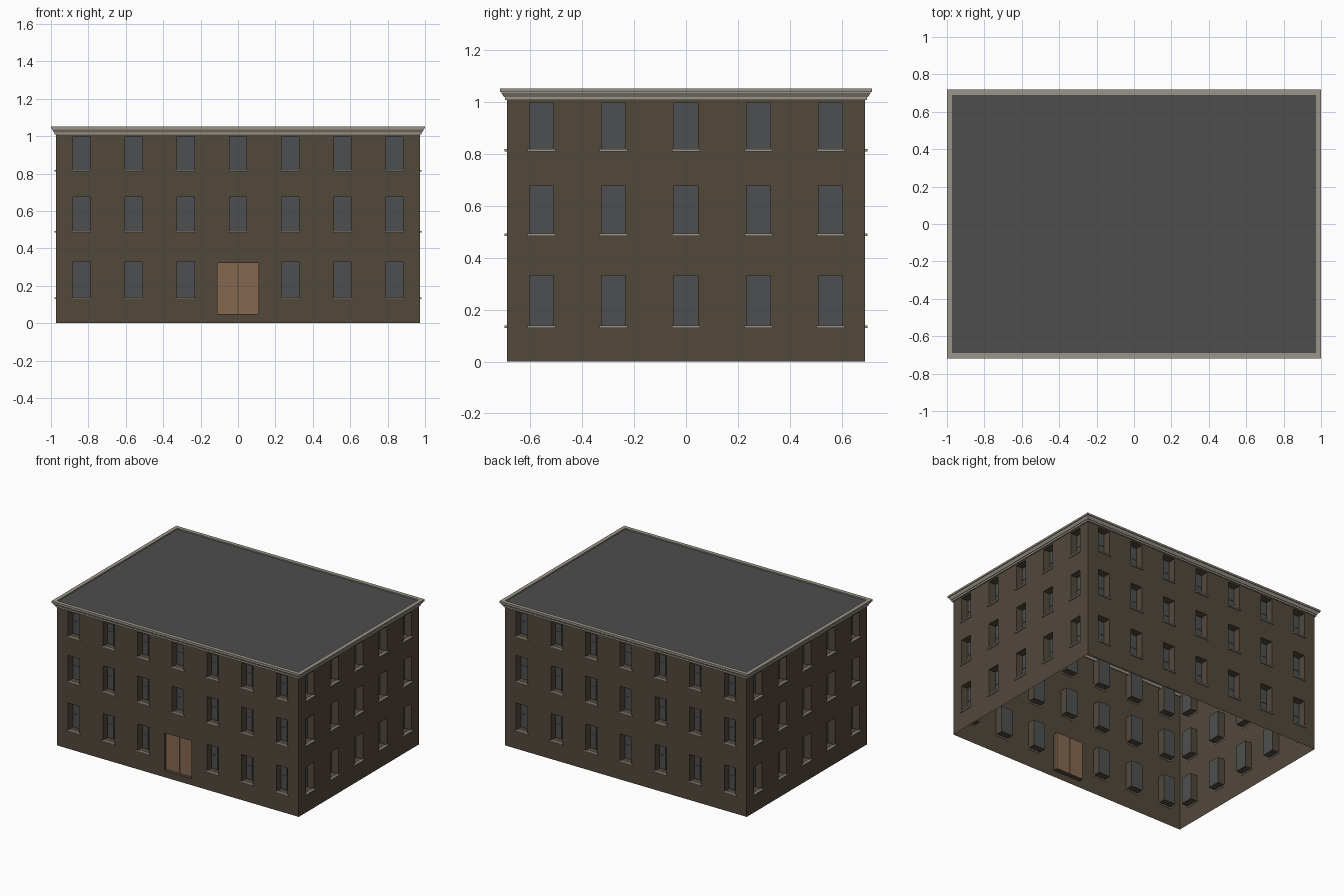
import bpy, bmesh, math
from mathutils import Matrix, Vector

cube = bpy.data.objects.get("Cube")
if cube:
    bpy.data.objects.remove(cube, do_unlink=True)


def material(name, r, g, b):
    m = bpy.data.materials.new(name)
    m.use_nodes = True
    m.diffuse_color = (r, g, b, 1)
    m.node_tree.nodes["Principled BSDF"].inputs["Base Color"].default_value = (r, g, b, 1)
    return m


WALL = material("brown wall", 0.084, 0.064, 0.044)
STONE = material("pale stone", 0.33, 0.30, 0.25)
GLASS = material("grey glass", 0.076, 0.078, 0.080)
ROOF = material("grey roofing", 0.075, 0.075, 0.075)
DOOR = material("tan wood", 0.235, 0.14, 0.078)

HX, HY, TOP = 0.972, 0.69, 1.01          # half sizes and height of the walls
ROWS = [(0.137, 0.331), (0.492, 0.678), (0.819, 0.997)]
STEP, HALF, RECESS = 0.279, 0.046, 0.055


def finish(bm, name, mat):
    mesh = bpy.data.meshes.new(name)
    bm.to_mesh(mesh)
    bm.free()
    mesh.materials.append(mat)
    ob = bpy.data.objects.new(name, mesh)
    bpy.context.collection.objects.link(ob)


def quad(bm, frame, *points):
    bm.faces.new([bm.verts.new(frame @ Vector(p)) for p in points])


def box(bm, frame, lo, hi):
    lo, hi = Vector(lo), Vector(hi)
    place = Matrix.Translation((lo + hi) / 2) @ Matrix.Diagonal((*(hi - lo), 1))
    bmesh.ops.create_cube(bm, size=1, matrix=frame @ place)


def pane(bm, frame, u0, u1, z0, z1, y):
    quad(bm, frame, (u0, y, z0), (u1, y, z0), (u1, y, z1), (u0, y, z1))


def reveal(bm, frame, u0, u1, z0, z1, depth):
    """Four faces lining an opening, from the wall face inwards."""
    ring = [(u0, z0), (u0, z1), (u1, z1), (u1, z0)]
    for (a, c), (b, d) in zip(ring, ring[1:] + ring[:1]):
        quad(bm, frame, (a, 0, c), (b, 0, d), (b, depth, d), (a, depth, c))


def side(name, angle, half_width, offset, columns, has_door=False):
    """One wall with its openings; local x runs along it, local -y is outwards."""
    frame = Matrix.Rotation(math.radians(angle), 4, "Z") @ Matrix.Translation((0, -offset, 0))
    wall, glass, bars, sills = (bmesh.new() for _ in range(4))
    mid = columns // 2
    windows = [((i - mid) * STEP, z0, z1) for i in range(columns)
               for r, (z0, z1) in enumerate(ROWS)
               if not (has_door and i == mid and r == 0)]
    holes = [(u - HALF, u + HALF, z0, z1) for u, z0, z1 in windows]

    # window linings, panes, glazing bars and sills
    for (u, z0, z1), hole in zip(windows, holes):
        reveal(wall, frame, *hole, RECESS)
        pane(glass, frame, *hole, RECESS)
        zm = (z0 + z1) / 2
        box(bars, frame, (u - 0.004, RECESS - 0.004, z0), (u + 0.004, RECESS, z1))
        box(bars, frame, (u - HALF, RECESS - 0.003, zm - 0.004), (u + HALF, RECESS, zm + 0.004))
        box(sills, frame, (u - 0.054, -0.01, z0 - 0.008), (u + 0.054, 0.004, z0 + 0.001))

    # double door in a shallow recess
    if has_door:
        hole = (-0.11, 0.11, 0.048, 0.322)
        holes.append(hole)
        reveal(wall, frame, *hole, 0.03)
        pane(wall, frame, *hole, 0.03)
        leaves = bmesh.new()
        for u0, u1 in ((-0.11, -0.002), (0.002, 0.11)):
            box(leaves, frame, (u0, 0.022, 0.048), (u1, 0.034, 0.322))
        finish(leaves, name + "_door_leaves", DOOR)

    # wall sheet as a grid of cells, skipping the openings
    us = sorted({-half_width, half_width, *(h[0] for h in holes), *(h[1] for h in holes)})
    zs = sorted({0, TOP, *(h[2] for h in holes), *(h[3] for h in holes)})
    for u0, u1 in zip(us, us[1:]):
        for z0, z1 in zip(zs, zs[1:]):
            cu, cz = (u0 + u1) / 2, (z0 + z1) / 2
            if not any(a < cu < b and c < cz < d for a, b, c, d in holes):
                pane(wall, frame, u0, u1, z0, z1, 0)
    bmesh.ops.remove_doubles(wall, verts=wall.verts, dist=0.0001)
    bmesh.ops.dissolve_limit(wall, angle_limit=0.01, verts=wall.verts, edges=wall.edges)

    finish(wall, name + "_wall", WALL)
    finish(glass, name + "_window_panes", GLASS)
    finish(bars, name + "_glazing_bars", GLASS)
    finish(sills, name + "_sills", STONE)


side("front", 0, HX, HY, 7, has_door=True)
side("back", 180, HX, HY, 7)
side("left", 90, HY, HX, 5)
side("right", -90, HY, HX, 5)

# cornice: a moulding profile (outward, height) swept round the rectangle
profile = [(0, 1.008), (0.008, 1.008), (0.008, 1.02), (0.012, 1.02), (0.022, 1.036),
           (0.022, 1.04), (0.028, 1.04), (0.028, 1.053), (0, 1.053), (0, 1.04)]
bm = bmesh.new()
corners = [(-1, -1), (1, -1), (1, 1), (-1, 1)]
rings = [[bm.verts.new((sx * (HX + o), sy * (HY + o), z)) for o, z in profile]
         for sx, sy in corners]
for a, b in zip(rings, rings[1:] + rings[:1]):
    for i in range(len(profile) - 1):
        bm.faces.new((a[i], b[i], b[i + 1], a[i + 1]))
bmesh.ops.recalc_face_normals(bm, faces=bm.faces)
finish(bm, "cornice", STONE)

# flat roof just below the cornice rim
bm = bmesh.new()
quad(bm, Matrix(), *((sx * HX, sy * HY, 1.045) for sx, sy in corners))
finish(bm, "roof", ROOF)
